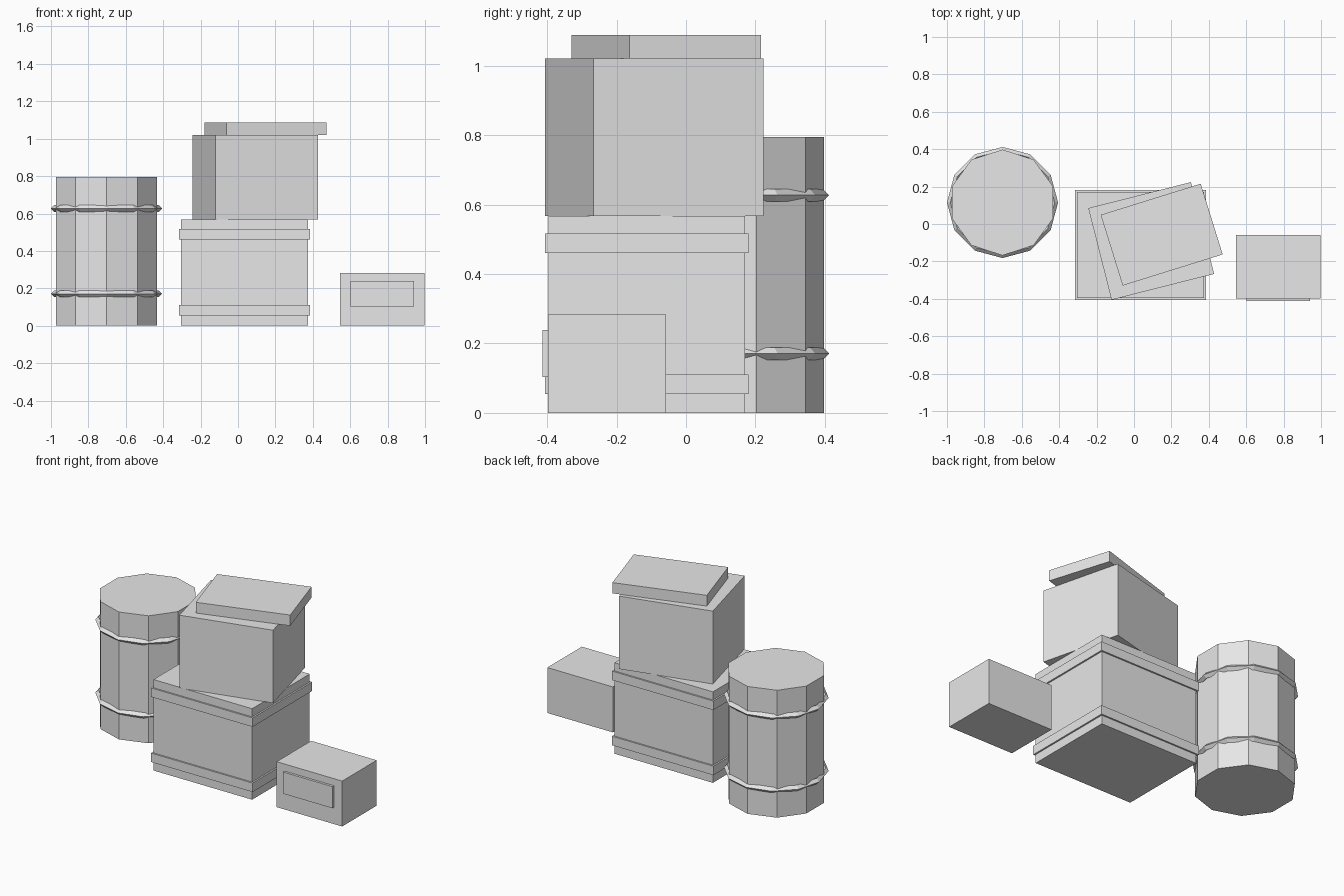
import bpy
import math

cube = bpy.data.objects.get("Cube")
if cube:
    bpy.data.objects.remove(cube, do_unlink=True)

grey = bpy.data.materials.new("light grey")
grey.use_nodes = True
GREY = (0.8, 0.8, 0.8, 1)
grey.diffuse_color = GREY
grey.node_tree.nodes["Principled BSDF"].inputs["Base Color"].default_value = GREY


def finish(name):
    obj = bpy.context.object
    obj.name = name
    obj.data.materials.clear()
    obj.data.materials.append(grey)
    return obj


def box(name, centre, size, bottom, turn=0):
    """Box standing at height bottom, turned about z by degrees."""
    x, y = centre
    bpy.ops.mesh.primitive_cube_add(
        size=1, location=(x, y, bottom + size[2] / 2),
        rotation=(0, 0, math.radians(turn)))
    obj = finish(name)
    obj.scale = size
    bpy.ops.object.transform_apply(location=False, rotation=False, scale=True)
    return obj


# Large crate with two raised bands
CRATE = (0.035, -0.113)
box("large_crate", CRATE, (0.68, 0.567, 0.567), 0)
for name, z in (("lower", 0.054), ("upper", 0.46)):
    box(f"crate_band_{name}", CRATE, (0.7, 0.587, 0.056), z)

# Turned box and its askew lid
box("stacked_box", (0.092, -0.091), (0.566, 0.506, 0.454), 0.567, -14.2 + 28.4)
box("box_lid", (0.148, -0.057), (0.56, 0.396, 0.067), 1.021, 17.3)

# Small box with a raised front panel
box("small_box", (0.771, -0.228), (0.452, 0.34, 0.283), 0)
box("small_box_panel", (0.771, -0.403), (0.34, 0.02, 0.135), 0.104)

# Ten-sided barrel with two faceted hoops
BARREL = (-0.703, 0.115)
HEIGHT = 0.794
bpy.ops.mesh.primitive_cylinder_add(
    vertices=10, radius=0.283, depth=HEIGHT, location=(*BARREL, HEIGHT / 2))
finish("barrel")
for name, z in (("lower", 0.171), ("upper", 0.627)):
    bpy.ops.mesh.primitive_torus_add(
        major_segments=12, minor_segments=4, major_radius=0.279,
        minor_radius=0.018, location=(*BARREL, z))
    finish(f"barrel_hoop_{name}")
